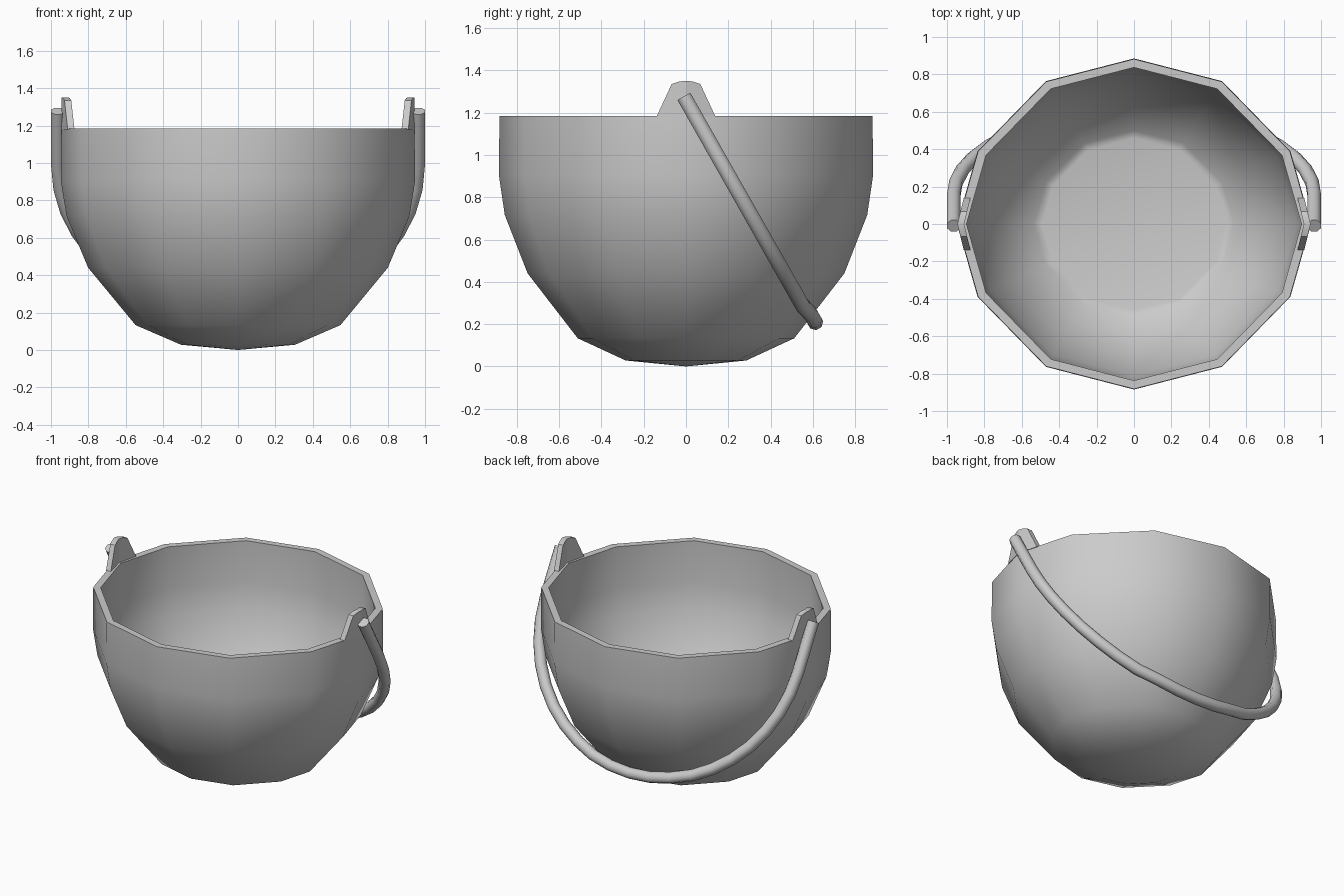
import bpy, bmesh
from math import sin, cos, pi, radians
from mathutils import Vector

if "Cube" in bpy.data.objects:
    bpy.data.objects.remove(bpy.data.objects["Cube"])


def finish(bm, name, angle=45):
    bmesh.ops.recalc_face_normals(bm, faces=bm.faces)
    me = bpy.data.meshes.new(name)
    bm.to_mesh(me)
    bm.free()
    ob = bpy.data.objects.new(name, me)
    bpy.context.collection.objects.link(ob)
    bpy.ops.object.select_all(action='DESELECT')
    ob.select_set(True)
    bpy.context.view_layer.objects.active = ob
    bpy.ops.object.shade_smooth_by_angle(angle=radians(angle))
    return ob


def bridge(bm, a, b):
    n = len(a)
    for i in range(n):
        bm.faces.new((a[i], a[(i + 1) % n], b[(i + 1) % n], b[i]))


# Twelve-sided bowl outline, slightly wider in x
quarter = [(1.07, 0), (0.945, 0.44), (0.532, 0.863)]
right_half = quarter + [(0, 1)] + [(-x, y) for x, y in quarter[:0:-1]]
outline = right_half + [(-x, -y) for x, y in right_half]

# Bowl: outer wall up, over the rim, down the inside to a flat floor
profile = [(0.285, 0.028), (0.512, 0.133), (0.749, 0.44), (0.857, 0.716),
           (0.885, 0.905), (0.882, 1.185), (0.837, 1.185), (0.838, 0.905),
           (0.811, 0.73), (0.71, 0.465), (0.50, 0.175), (0.46, 0.165)]
bm = bmesh.new()
rings = [[bm.verts.new((r * x, r * y, z)) for x, y in outline] for r, z in profile]
for a, b in zip(rings, rings[1:]):
    bridge(bm, a, b)
for ring, z in ((rings[0], 0.0), (rings[-1], 0.16)):
    tip = bm.verts.new((0, 0, z))
    for i in range(len(ring)):
        bm.faces.new((ring[i], ring[(i + 1) % len(ring)], tip))
finish(bm, "bowl")

# Ears: tapered tabs on the rim, bent to follow the wall
ear_profile = [(-0.14, 1.18), (0, 1.18), (0.14, 1.18), (0.068, 1.335),
               (0.03, 1.348), (0, 1.35), (-0.03, 1.348), (-0.068, 1.335)]
for side, name in ((-1, "left_ear"), (1, "right_ear")):
    bm = bmesh.new()
    faces = [[bm.verts.new((side * (x - 0.24 * abs(y)), y, z)) for y, z in ear_profile]
             for x in (0.944, 0.908)]
    bridge(bm, *faces)
    for f in faces:  # two halves, folded along the middle
        bm.faces.new((f[1], f[2], f[3], f[4], f[5]))
        bm.faces.new((f[5], f[6], f[7], f[0], f[1]))
    finish(bm, name, 25)

# Handle: U-shaped tube swung down at the back
RAD, STRAIGHT, DROP, TUBE, SIDES = 0.964, 0.33, 0.905, 0.038, 8
down = Vector((0, 0.493, -0.870))
out = Vector((0, 0.870, 0.493))
start = Vector((0, -0.01, 1.277))
flat = [(RAD, 0), (RAD, STRAIGHT / 2)]
flat += [(RAD * cos(pi * i / 20), STRAIGHT + DROP * sin(pi * i / 20)) for i in range(21)]
flat += [(-RAD, STRAIGHT / 2), (-RAD, 0)]
path = []
for x, d in flat:
    bump = 0.014 if abs(x) < 0.4 and d > 1 else 0  # clears the bowl wall
    path.append(start + Vector((x, 0, 0)) + down * d + out * bump)
bm = bmesh.new()
rings = []
for i, p in enumerate(path):
    t = path[min(i + 1, len(path) - 1)] - path[max(i - 1, 0)]
    t = (t - out * t.dot(out)).normalized()
    n = t.cross(out)
    angles = [2 * pi * (k + 0.5) / SIDES for k in range(SIDES)]
    rings.append([bm.verts.new(p + TUBE * (n * cos(a) + out * sin(a))) for a in angles])
for a, b in zip(rings, rings[1:]):
    bridge(bm, a, b)
bm.faces.new(rings[0])
bm.faces.new(rings[-1])
finish(bm, "handle", 50)
